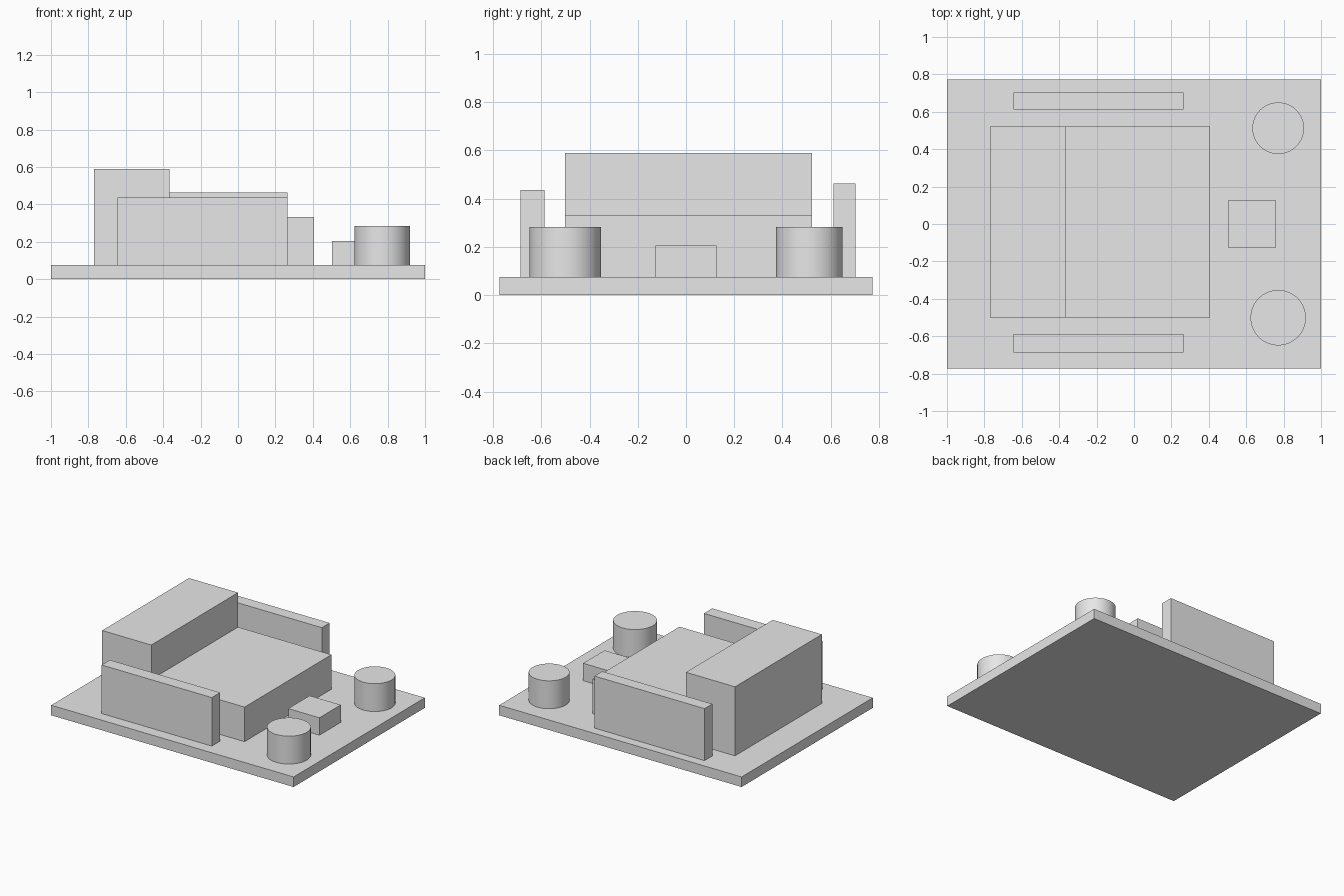
import bpy

cube = bpy.data.objects.get("Cube")
if cube:
    bpy.data.objects.remove(cube, do_unlink=True)

# One plain grey for every part
grey = bpy.data.materials.new("plain_grey")
grey.use_nodes = True
colour = (0.8, 0.8, 0.8, 1)
grey.diffuse_color = colour
grey.node_tree.nodes["Principled BSDF"].inputs["Base Color"].default_value = colour

FLOOR = 0.075  # top of the base slab


def box(name, x, y, z):
    """Block spanning the given (low, high) ranges."""
    spans = (x, y, z)
    bpy.ops.mesh.primitive_cube_add(size=1, location=[(a + b) / 2 for a, b in spans])
    obj = bpy.context.object
    obj.name = name
    obj.scale = [b - a for a, b in spans]
    bpy.ops.object.transform_apply(location=False, rotation=False, scale=True)
    obj.data.materials.append(grey)
    return obj


def drum(name, x, y, radius, top):
    """Smooth upright cylinder standing on the base."""
    bpy.ops.mesh.primitive_cylinder_add(
        vertices=64, radius=radius, depth=top - FLOOR,
        location=(x, y, (top + FLOOR) / 2))
    obj = bpy.context.object
    obj.name = name
    obj.data.materials.append(grey)
    bpy.ops.object.shade_smooth_by_angle()
    return obj


# Base slab
box("base_slab", (-1, 1), (-0.773, 0.773), (0, FLOOR))

# Main body: low block with a taller block behind it
body_y = (-0.501, 0.522)
box("low_block", (-0.365, 0.405), body_y, (FLOOR, 0.333))
box("tall_block", (-0.77, -0.365), body_y, (FLOOR, 0.59))

# Upright panels on either side
panel_x = (-0.645, 0.264)
box("front_panel", panel_x, (-0.686, -0.588), (FLOOR, 0.437))
box("back_panel", panel_x, (0.611, 0.703), (FLOOR, 0.463))

# Small block between two drums
box("small_block", (0.503, 0.76), (-0.126, 0.126), (FLOOR, 0.205))
drum("front_drum", 0.771, -0.501, 0.148, 0.283)
drum("back_drum", 0.771, 0.512, 0.138, 0.283)
